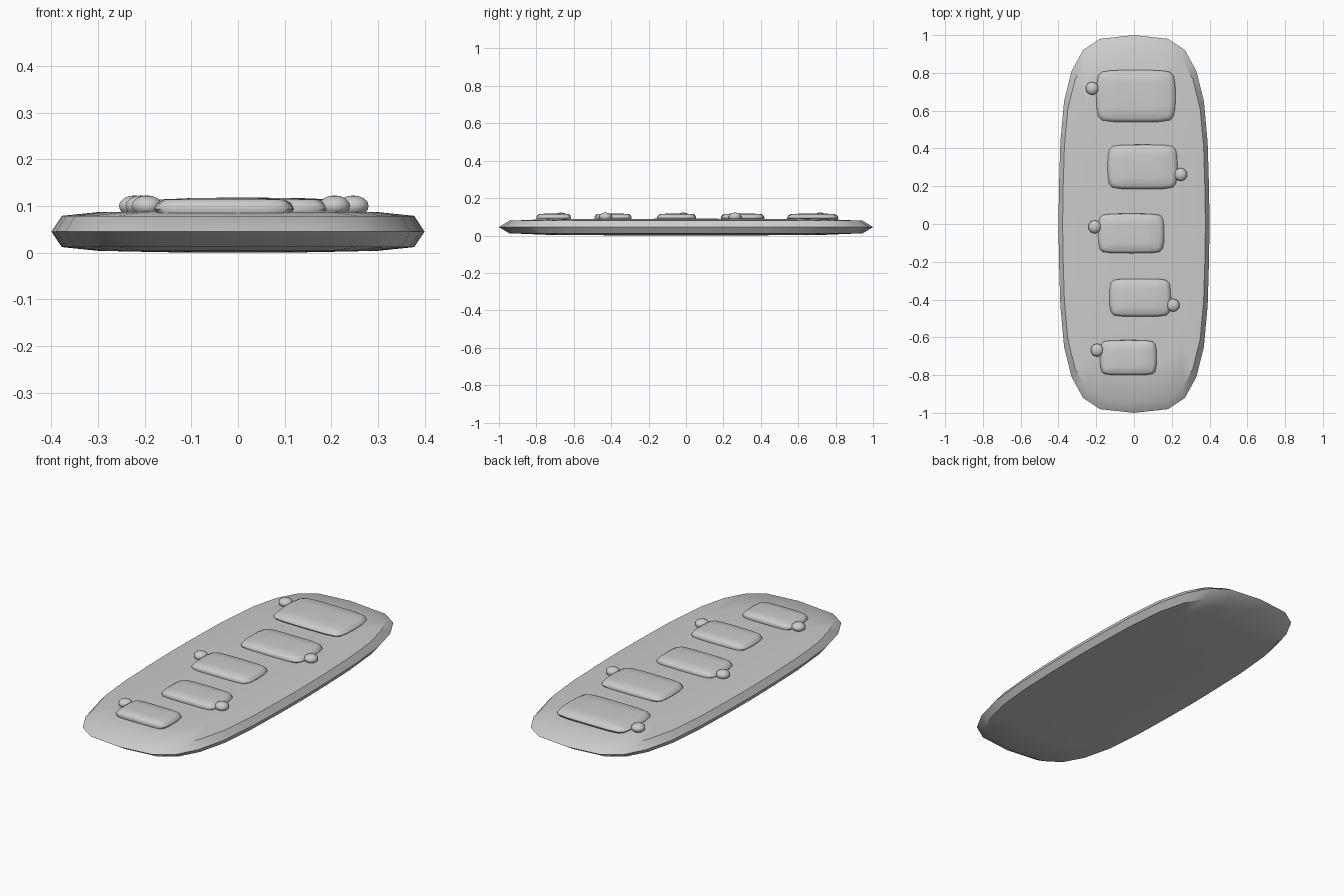
import bpy
import bmesh
import math

cube = bpy.data.objects.get("Cube")
if cube:
    bpy.data.objects.remove(cube, do_unlink=True)

grey = bpy.data.materials.new("plain grey")
grey.use_nodes = True
COLOUR = (0.6, 0.6, 0.6, 1)
grey.diffuse_color = COLOUR
grey.node_tree.nodes["Principled BSDF"].inputs["Base Color"].default_value = COLOUR


def finish(name, bm, angle):
    """Turn a bmesh into a smooth-shaded object."""
    bmesh.ops.recalc_face_normals(bm, faces=bm.faces[:])
    mesh = bpy.data.meshes.new(name)
    bm.to_mesh(mesh)
    bm.free()
    mesh.materials.append(grey)
    obj = bpy.data.objects.new(name, mesh)
    bpy.context.collection.objects.link(obj)
    bpy.ops.object.select_all(action="DESELECT")
    obj.select_set(True)
    bpy.context.view_layer.objects.active = obj
    bpy.ops.object.shade_smooth_by_angle(angle=math.radians(angle))
    return obj


def full_outline(quarter):
    """Mirror a quarter outline, from the +x axis to the +y axis, into a loop."""
    half = quarter + [(-x, y) for x, y in quarter[-2::-1]]
    return half + [(-x, -y) for x, y in half[1:-1]]


def loft(name, outline, rings, centre, size, angle):
    """Stack scaled copies of an outline and close both ends with fans."""
    bm = bmesh.new()
    cx, cy = centre
    sx, sy = size
    loops = [[bm.verts.new((cx + x * sx * s, cy + y * sy * s, z)) for x, y in outline]
             for s, z in rings]
    n = len(outline)
    for low, high in zip(loops, loops[1:]):
        for i in range(n):
            j = (i + 1) % n
            bm.faces.new((low[i], low[j], high[j], high[i]))
    for loop, (s, z), rise in ((loops[0], rings[0], -0.001), (loops[-1], rings[-1], 0.001)):
        tip = bm.verts.new((cx, cy, z + rise))
        for i in range(n):
            bm.faces.new((loop[i], loop[(i + 1) % n], tip))
    return finish(name, bm, angle)


# Long board with a sharp rim and gently domed faces
board_quarter = [(0.4, 0), (0.397, 0.2), (0.39, 0.43), (0.37, 0.65),
                 (0.33, 0.81), (0.27, 0.92), (0.18, 0.98), (0, 1)]
board_rings = [(0.4, 0.001), (0.75, 0.004), (0.945, 0.012), (1, 0.045),
               (0.945, 0.079), (0.75, 0.087), (0.4, 0.089)]
loft("board", full_outline(board_quarter), board_rings, (0, 0), (1, 1), 35)

# Raised pads: left edge, right edge, front edge, back edge
pads = [(-0.2, 0.22, 0.54, 0.815), (-0.14, 0.23, 0.185, 0.42),
        (-0.19, 0.16, -0.155, 0.055), (-0.13, 0.195, -0.49, -0.29),
        (-0.18, 0.12, -0.8, -0.615)]
pad_quarter = [(1, 0), (0.99, 0.45), (0.95, 0.78), (0.86, 0.93), (0.6, 0.99), (0, 1)]
pad_rings = [(0.95, 0.082), (1, 0.094), (0.96, 0.106), (0.87, 0.114), (0.5, 0.117)]
for i, (x0, x1, y0, y1) in enumerate(pads, 1):
    loft(f"pad_{i}", full_outline(pad_quarter), pad_rings,
         ((x0 + x1) / 2, (y0 + y1) / 2), ((x1 - x0) / 2, (y1 - y0) / 2), 50)

# Small flattened knob beside each pad
knobs = [(-0.222, 0.718), (0.247, 0.262), (-0.208, -0.015), (0.207, -0.43), (-0.195, -0.668)]
for i, (x, y) in enumerate(knobs, 1):
    bm = bmesh.new()
    bmesh.ops.create_uvsphere(bm, u_segments=10, v_segments=8, radius=0.035)
    bmesh.ops.scale(bm, vec=(1, 1, 0.65), verts=bm.verts[:])
    bmesh.ops.translate(bm, vec=(x, y, 0.1), verts=bm.verts[:])
    finish(f"knob_{i}", bm, 60)
